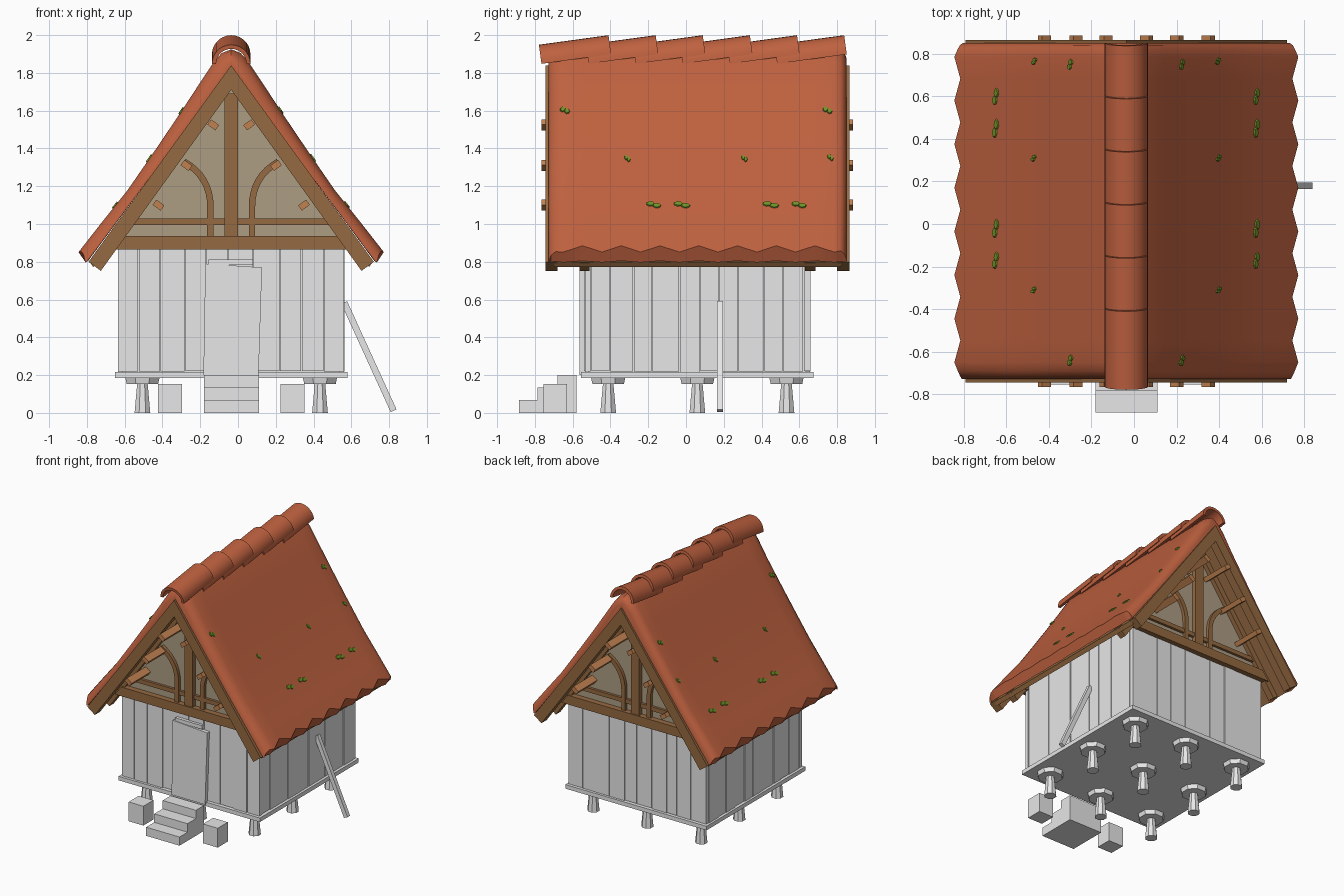
import bpy, bmesh, math, random
from mathutils import Vector, Matrix

if "Cube" in bpy.data.objects:
    bpy.data.objects.remove(bpy.data.objects["Cube"])

random.seed(4)
CX, CY = -0.036, 0.06          # centre of the hut


def mat(name, r, g, b):
    m = bpy.data.materials.new(name)
    m.diffuse_color = (r, g, b, 1)
    m.use_nodes = True
    m.node_tree.nodes["Principled BSDF"].inputs["Base Color"].default_value = m.diffuse_color
    return m


GREY = mat("pale grey", 0.8, 0.8, 0.8)
TILE = mat("terracotta", 0.52, 0.12, 0.05)
WOOD = mat("brown timber", 0.30, 0.143, 0.053)
LIGHT = mat("light timber", 0.53, 0.22, 0.08)
PLASTER = mat("beige plaster", 0.42, 0.34, 0.23)
MOSS = mat("moss green", 0.16, 0.29, 0.02)


def finish(name, bm, m, smooth=None):
    bmesh.ops.recalc_face_normals(bm, faces=bm.faces)
    me = bpy.data.meshes.new(name)
    bm.to_mesh(me)
    bm.free()
    me.materials.append(m)
    if smooth:
        for p in me.polygons:
            p.use_smooth = True
        me.set_sharp_from_angle(angle=math.radians(smooth))
    ob = bpy.data.objects.new(name, me)
    bpy.context.collection.objects.link(ob)
    return ob


def add_box(bm, x0, x1, y0, y1, z0, z1):
    mtx = Matrix.Translation(((x0 + x1) / 2, (y0 + y1) / 2, (z0 + z1) / 2)) @ \
        Matrix.Diagonal((x1 - x0, y1 - y0, z1 - z0, 1))
    return bmesh.ops.create_cube(bm, size=1, matrix=mtx)["verts"]


def box(name, m, *dims):
    bm = bmesh.new()
    add_box(bm, *dims)
    return finish(name, bm, m)


def loft(bm, rings):
    """Skin a row of closed loops and cap both ends."""
    vs = [[bm.verts.new(p) for p in r] for r in rings]
    n = len(vs[0])
    for a, b in zip(vs, vs[1:]):
        for i in range(n):
            bm.faces.new((a[i], a[(i + 1) % n], b[(i + 1) % n], b[i]))
    bm.faces.new(vs[0])
    bm.faces.new(vs[-1])


def prism(name, m, pts, y0, y1, smooth=None):
    """Outline given as (distance from ridge line, z), extruded along y."""
    bm = bmesh.new()
    loft(bm, [[(CX + d, y, z) for d, z in pts] for y in (y0, y1)])
    return finish(name, bm, m, smooth)


# Floor and mushroom piers
box("floor", GREY, CX - 0.615, CX + 0.615, CY - 0.615, CY + 0.615, 0.185, 0.217)
bm = bmesh.new()
for i in (-1, 0, 1):
    for j in (-1, 0, 1):
        for r1, r2, z0, z1 in ((0.045, 0.03, 0, 0.155), (0.09, 0.098, 0.152, 0.187)):
            bmesh.ops.create_cone(
                bm, cap_ends=True, segments=8, radius1=r1, radius2=r2, depth=z1 - z0,
                matrix=Matrix.Translation((CX + 0.47 * i, CY + 0.472 * j, (z0 + z1) / 2))
                @ Matrix.Rotation(math.pi / 8, 4, 'Z'))
finish("piers", bm, GREY)

# Plank walls over an inner box
box("wall_core", GREY, CX - 0.575, CX + 0.575, CY - 0.575, CY + 0.575, 0.21, 0.9)
bm = bmesh.new()
for side in range(4):
    half = 0.6 if side % 2 == 0 else 0.562
    turn = Matrix.Translation((CX, CY, 0)) @ Matrix.Rotation(side * math.pi / 2, 4, 'Z')
    cuts = [-half + 2 * half * i / 10 + (random.uniform(-0.02, 0.02) if 0 < i < 10 else 0)
            for i in range(11)]
    for a, b in zip(cuts, cuts[1:]):
        out = 0.6 - random.uniform(0, 0.006)
        vs = add_box(bm, a + 0.002, b - 0.002, -out, -0.565,
                     0.217 + random.uniform(0, 0.006), 0.875 if side % 2 == 0 else 0.92)
        bmesh.ops.transform(bm, matrix=turn, verts=vs)
finish("wall_planks", bm, GREY)

# Door, lintel, steps, side blocks
prism("door", GREY, [(-0.147, 0.2), (0.145, 0.2), (0.163, 0.77), (-0.137, 0.79)], -0.565, -0.53)
box("door_lintel", GREY, -0.155, 0.08, -0.56, -0.53, 0.783, 0.812)
bm = bmesh.new()
for y0, z0, z1 in ((-0.885, 0, 0.068), (-0.785, 0.068, 0.135), (-0.68, 0.135, 0.2)):
    add_box(bm, -0.18, 0.11, y0, -0.58, z0, z1)
finish("steps", bm, GREY)
for name, x in (("left_block", -0.36), ("right_block", 0.288)):
    box(name, GREY, x - 0.064, x + 0.064, -0.755, -0.63, 0, 0.152)

# Leaning pole on the right wall
bm = bmesh.new()
add_box(bm, -0.017, 0.017, -0.016, 0.016, -0.315, 0.315)
pole = finish("leaning_pole", bm, GREY)
pole.location = (0.693, 0.18, 0.298)
pole.rotation_euler = (0, -math.atan2(0.26, 0.57), 0)

# Gable ends: plaster, tie beam, rail, king post, arched braces, rafters
RAFTER = [(-0.755, 0.80), (0, 1.84), (0.755, 0.80), (0.69, 0.752), (0, 1.71), (-0.69, 0.752)]


def brace(s):
    path = [Vector((0.11, 0.93))]
    for i in range(9):
        t = i / 8
        path.append(Vector((0.11, 1.09)) * (1 - t) ** 2 + Vector((0.11, 1.25)) * 2 * t * (1 - t)
                    + Vector((0.25, 1.33)) * t * t)
    sides = ([], [])
    for i, p in enumerate(path):
        d = (path[min(i + 1, 9)] - path[max(i - 1, 0)]).normalized()
        n = Vector((-d.y, d.x)) * 0.017
        sides[0].append(p + n)
        sides[1].append(p - n)
    return [(s * p.x, p.y) for p in sides[0] + sides[1][::-1]]


for end in ("front", "back"):
    def gable(part, m, pts, y0, y1, smooth=None):
        if end == "back":
            y0, y1 = 2 * CY - y0, 2 * CY - y1
        prism(end + "_" + part, m, pts, y0, y1, smooth)

    gable("gable_wall", PLASTER, [(-0.62, 0.865), (0.62, 0.865), (0, 1.725)], -0.53, -0.5)
    gable("tie_beam", WOOD, [(-0.635, 0.865), (0.635, 0.865), (0.58, 0.937), (-0.58, 0.937)],
          -0.575, -0.50)
    gable("rail", WOOD, [(-0.52, 0.995), (0.52, 0.995), (0.50, 1.028), (-0.50, 1.028)],
          -0.55, -0.52)
    gable("king_post", WOOD, [(-0.036, 0.93), (0.036, 0.93), (0.036, 1.69), (-0.036, 1.69)],
          -0.565, -0.52)
    for s, side in ((-1, "left"), (1, "right")):
        gable(side + "_brace", WOOD, brace(s), -0.555, -0.52, 40)
    gable("bargeboard", WOOD, RAFTER, -0.745, -0.68)
    gable("wall_rafter", WOOD, RAFTER, -0.565, -0.51)

# Boarding under the roof and purlins
prism("roof_boarding", WOOD, [(-0.75, 0.80), (0, 1.835), (0.75, 0.80), (0.73, 0.772),
                              (0, 1.78), (-0.73, 0.772)], -0.70, 0.82)
bm = bmesh.new()
for d, z in ((0.385, 1.1), (0.237, 1.31), (0.095, 1.525)):
    for s in (-1, 1):
        vs = add_box(bm, -0.017, 0.017, CY - 0.825, CY + 0.825, -0.026, 0.026)
        bmesh.ops.transform(bm, verts=vs, matrix=Matrix.Translation((CX + s * d, 0, z))
                            @ Matrix.Rotation(s * math.radians(54), 4, 'Y'))
finish("purlins", bm, LIGHT)

# Sweeping roof: rounded gable edges, zigzag eaves
TOP = [(0, 1.925), (0.05, 1.905), (0.09, 1.86), (0.18, 1.725), (0.275, 1.58), (0.41, 1.38),
       (0.548, 1.18), (0.68, 1.015), (0.78, 0.885)]


def under(d):
    return 1.84 - 1.38 * d


def roof_ring(y, f, tooth):
    top = [(d - 0.02 * f * (d > 0.1), z + (under(d) + 0.012 - z) * f * 0.8) for d, z in TOP]
    d, z = top[-1]
    top[-1] = (d + tooth, z - 1.2 * tooth)
    low = [(0.757 + tooth * 0.5, 0.805 - tooth * 0.3), (0.4, under(0.4)), (0, 1.84)]
    half = top + low
    loop = half + [(-a, b) for a, b in half[-2:0:-1]]
    return [(CX + a, y, b) for a, b in loop]


rings = [roof_ring(-0.728, 0.85, 0.01), roof_ring(-0.715, 0.45, 0.01), roof_ring(-0.69, 0.15, 0.015)]
rings += [roof_ring(-0.65 + 0.1025 * i, 0, 0.028 * (i % 2 == 0)) for i in range(15)]
rings += [roof_ring(0.82, 0.1, 0.015), roof_ring(0.84, 0.4, 0.01), roof_ring(0.85, 0.8, 0.005)]
bm = bmesh.new()
# only the eave corner needs the end loops closed: no ridge hole, so cap as a bent strip
loft(bm, rings)
finish("roof", bm, TILE, 35)

# Overlapping half-round ridge tiles
for k in range(6):
    bm = bmesh.new()
    arc = [math.pi * i / 14 for i in range(15)]
    ring = [(0.102 * math.cos(a), 0.102 * math.sin(a)) for a in arc] + \
           [(0.080 * math.cos(a), 0.080 * math.sin(a)) for a in reversed(arc)]
    loft(bm, [[(x, y, z) for x, z in ring] for y in (0, 0.372)])
    t = finish("ridge_tile_%d" % (k + 1), bm, TILE, 40)
    t.location = (CX, -0.765 + 0.2495 * k, 1.848)
    t.rotation_euler = (math.radians(7.8), 0, 0)

# Moss patches lying on both slopes
bm = bmesh.new()
for y, z, w in ((-0.17, 1.1, 0.04), (-0.02, 1.1, 0.045), (0.45, 1.1, 0.045), (0.6, 1.1, 0.04),
                (-0.64, 1.6, 0.026), (0.75, 1.6, 0.026), (-0.31, 1.345, 0.016),
                (0.31, 1.345, 0.016), (0.765, 1.35, 0.016)):
    for (d0, z0), (d1, z1) in zip(TOP, TOP[1:]):
        if z1 <= z <= z0:
            d = d0 + (d1 - d0) * (z0 - z) / (z0 - z1)
            slope = math.atan2(z0 - z1, d1 - d0)
    for s in (-1, 1):
        for off, dz in ((-0.45, -0.008), (0.4, 0.004)):
            bmesh.ops.create_cone(
                bm, cap_ends=True, segments=7, radius1=1, radius2=0.8, depth=0.009,
                matrix=Matrix.Translation((CX + s * d, y + off * w, z))
                @ Matrix.Rotation(s * slope, 4, 'Y') @ Matrix.Translation((dz, 0, 0.002))
                @ Matrix.Diagonal((0.018, w * 0.6, 1, 1)))
finish("moss", bm, MOSS)
